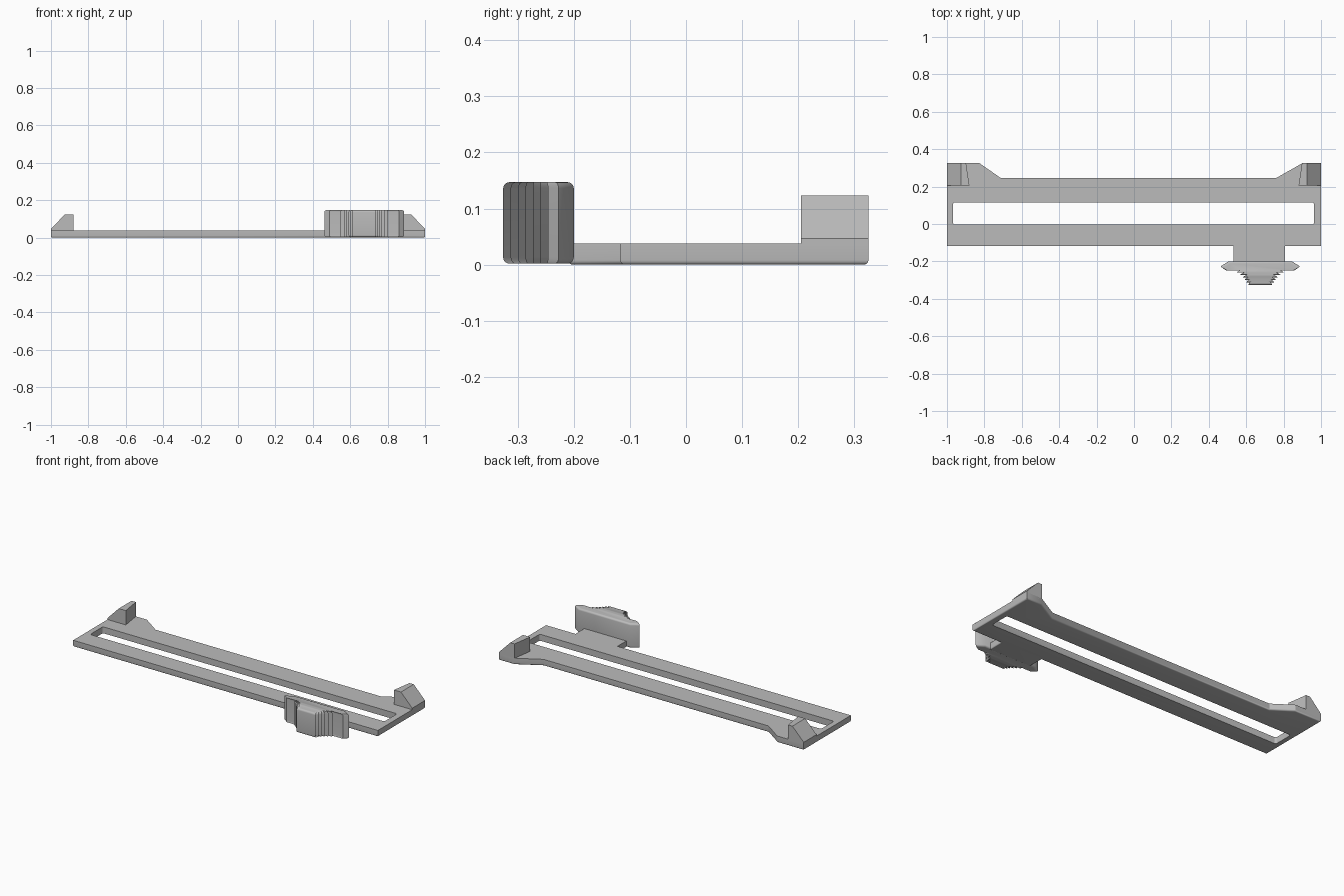
import bpy, bmesh, math
from mathutils import Vector

if "Cube" in bpy.data.objects:
    bpy.data.objects.remove(bpy.data.objects["Cube"])

grey = bpy.data.materials.new("plain_grey")
grey.use_nodes = True
colour = (0.5, 0.5, 0.5, 1)
grey.diffuse_color = colour
grey.node_tree.nodes["Principled BSDF"].inputs["Base Color"].default_value = colour


def finish(name, bm):
    bmesh.ops.recalc_face_normals(bm, faces=bm.faces)
    mesh = bpy.data.meshes.new(name)
    bm.to_mesh(mesh)
    bm.free()
    mesh.materials.append(grey)
    obj = bpy.data.objects.new(name, mesh)
    bpy.context.collection.objects.link(obj)
    return obj


def smooth(obj):
    bpy.ops.object.select_all(action='DESELECT')
    obj.select_set(True)
    bpy.context.view_layer.objects.active = obj
    bpy.ops.object.shade_smooth_by_angle(angle=math.radians(32))


def prism(points, move):
    """Extrude a closed outline of 3D points along a vector."""
    bm = bmesh.new()
    face = bm.faces.new([bm.verts.new(p) for p in points])
    made = bmesh.ops.extrude_face_region(bm, geom=[face])["geom"]
    bmesh.ops.translate(bm, vec=Vector(move),
                        verts=[v for v in made if isinstance(v, bmesh.types.BMVert)])
    bmesh.ops.recalc_face_normals(bm, faces=bm.faces)
    return bm


TOP = 0.038

# Flat slide plate with two raised ears at the back and a stem at the front
outline = [(-1, -.117), (.532, -.117), (.532, -.21), (.807, -.21), (.807, -.117),
           (1, -.117), (1, .325), (.9, .325), (.762, .247), (-.714, .247),
           (-.826, .325), (-1, .325)]
bm = prism([(x, y, 0) for x, y in outline], (0, 0, TOP))
bottom = [e for e in bm.edges if all(v.co.z < 0.001 for v in e.verts)]
bmesh.ops.bevel(bm, geom=bottom, offset=0.008, segments=4, profile=0.5, affect='EDGES')
plate = finish("slide_plate", bm)

# Long slot with rounded corners
bm = prism([(-.968, -.004, -.1), (.963, -.004, -.1), (.963, .116, -.1), (-.968, .116, -.1)],
           (0, 0, .3))
upright = [e for e in bm.edges if abs(e.verts[0].co.z - e.verts[1].co.z) > 0.1]
bmesh.ops.bevel(bm, geom=upright, offset=0.012, segments=4, profile=0.5, affect='EDGES')
cutter = finish("slot_cutter", bm)
cut = plate.modifiers.new("slot", 'BOOLEAN')
cut.operation = 'DIFFERENCE'
cut.solver = 'EXACT'
cut.object = cutter
bpy.ops.object.select_all(action='DESELECT')
plate.select_set(True)
bpy.context.view_layer.objects.active = plate
bpy.ops.object.modifier_apply(modifier=cut.name)
bpy.data.objects.remove(cutter)
smooth(plate)

# Wedge-shaped catches on both ears, inner faces slightly angled
for side, name in ((1, "left_catch"), (-1, "right_catch")):
    section = [(1, .03), (1, .047), (.926, .123), (.88, .123), (.88, .03)]
    bm = prism([(side * x, .205, z) for x, z in section], (0, .12, 0))
    for v in bm.verts:
        if v.co.y > .3 and abs(v.co.x) < .9:
            v.co.x = side * .898
    finish(name, bm)

# Thumb grip: flared back wall followed by barbed grip ridges
half = [(.17, -.2), (.2125, -.227), (.186, -.246)]
y = -.246
for width in (.127, .109, .095, .083, .073, .063):
    half += [(width - .02, y), (width, y - .0133)]
    y -= .0133
profile = half + [(-x, y) for x, y in reversed(half)]

bm = bmesh.new()
LOW, HIGH, R, STEPS = .002, .147, .011, 5
arc = [i * math.pi / 2 / STEPS for i in range(STEPS + 1)]
levels = [(LOW + R * (1 - math.sin(a)), R * (1 - math.cos(a))) for a in reversed(arc)]
levels += [(HIGH - R * (1 - math.sin(a)), R * (1 - math.cos(a))) for a in arc]
rings = []
for z, inset in levels:
    sx, sy = 1 - inset / .2125, 1 - inset / .063
    rings.append([bm.verts.new((.675 + x * sx, -.263 + (y + .263) * sy, z))
                  for x, y in profile])
count = len(profile)
for low, high in zip(rings, rings[1:]):
    for i in range(count):
        j = (i + 1) % count
        bm.faces.new((low[i], low[j], high[j], high[i]))
bm.faces.new(rings[0])
bm.faces.new(rings[-1])
smooth(finish("thumb_grip", bm))
